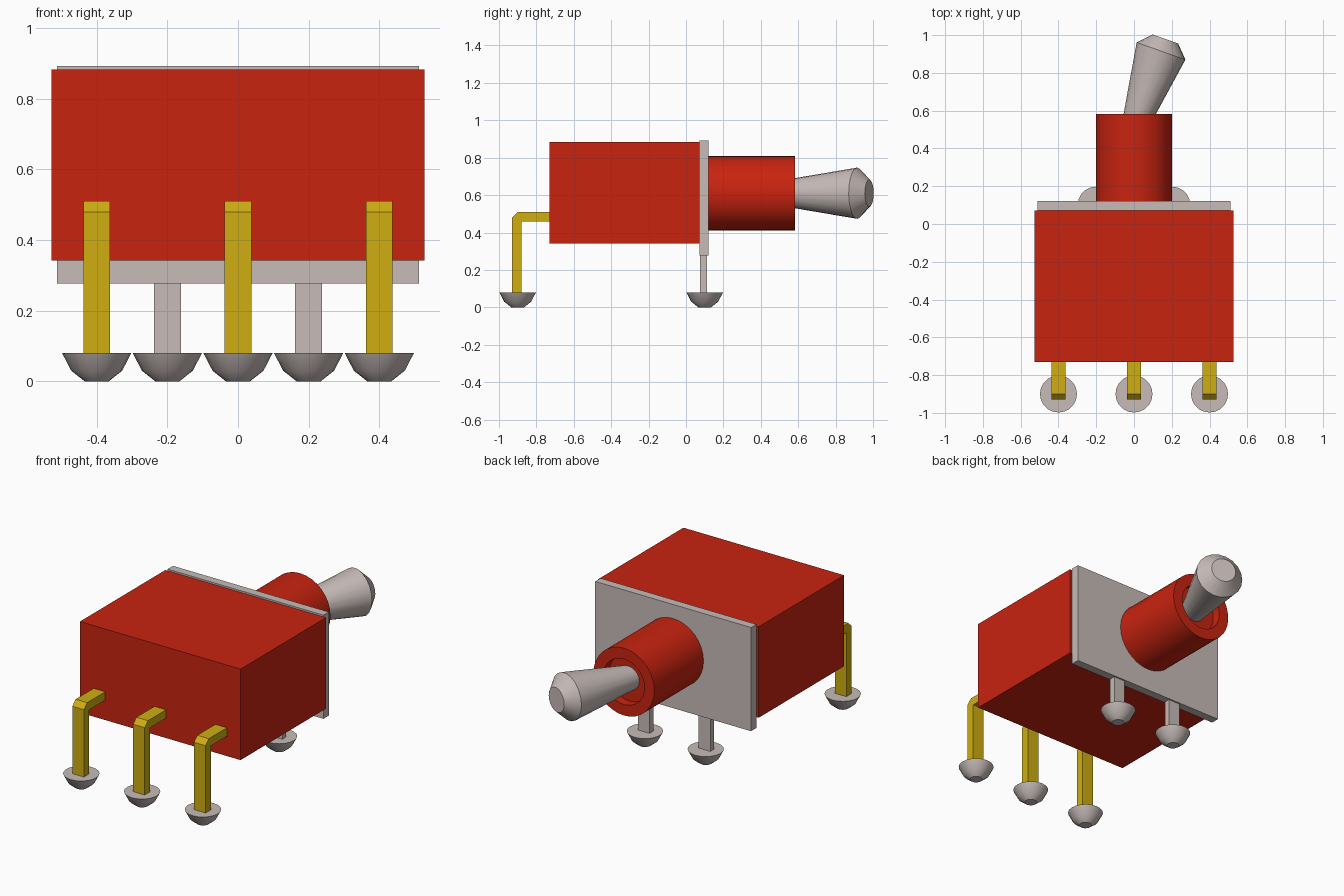
import bpy, bmesh, math
from mathutils import Matrix, Vector

if "Cube" in bpy.data.objects:
    bpy.data.objects.remove(bpy.data.objects["Cube"])


def material(name, rgb):
    m = bpy.data.materials.new(name)
    m.use_nodes = True
    m.diffuse_color = (*rgb, 1)
    m.node_tree.nodes["Principled BSDF"].inputs["Base Color"].default_value = (*rgb, 1)
    return m


red = material("red plastic", (0.58, 0.017, 0.005))
grey = material("warm grey metal", (0.57, 0.50, 0.48))
gold = material("gold metal", (0.62, 0.42, 0.006))


def finish(name, bm, mat, smooth=False):
    bmesh.ops.recalc_face_normals(bm, faces=bm.faces)
    mesh = bpy.data.meshes.new(name)
    bm.to_mesh(mesh)
    bm.free()
    mesh.materials.append(mat)
    ob = bpy.data.objects.new(name, mesh)
    bpy.context.collection.objects.link(ob)
    if smooth:
        bpy.ops.object.select_all(action="DESELECT")
        ob.select_set(True)
        bpy.context.view_layer.objects.active = ob
        bpy.ops.object.shade_smooth_by_angle(angle=math.radians(28))
    return ob


def box(name, low, high, mat):
    low, high = Vector(low), Vector(high)
    bm = bmesh.new()
    bmesh.ops.create_cube(bm, size=1)
    bmesh.ops.scale(bm, vec=high - low, verts=bm.verts)
    bmesh.ops.translate(bm, vec=(low + high) / 2, verts=bm.verts)
    return finish(name, bm, mat)


def turned(name, profile, sides, origin, direction, mat):
    """Solid of revolution: (radius, height) rings capped at both ends."""
    bm = bmesh.new()
    rings = []
    for r, h in profile:
        angles = [math.tau * i / sides for i in range(sides)]
        rings.append([bm.verts.new((r * math.cos(a), r * math.sin(a), h)) for a in angles])
    for a, b in zip(rings, rings[1:]):
        for i in range(sides):
            j = (i + 1) % sides
            bm.faces.new((a[i], a[j], b[j], b[i]))
    bm.faces.new(rings[0])
    bm.faces.new(rings[-1])
    turn = Vector((0, 0, 1)).rotation_difference(Vector(direction)).to_matrix().to_4x4()
    bm.transform(Matrix.Translation(origin) @ turn)
    return finish(name, bm, mat, True)


def bent_pin(name, x, half_width):
    """Side outline of the bent terminal, extruded across its width."""
    outline = [(-0.72, 0.51), (-0.90, 0.51), (-0.93, 0.48), (-0.93, 0.05),
               (-0.88, 0.05), (-0.88, 0.46), (-0.72, 0.46)]
    bm = bmesh.new()
    face = bm.faces.new([bm.verts.new((x - half_width, y, z)) for y, z in outline])
    out = bmesh.ops.extrude_face_region(bm, geom=[face])
    moved = [v for v in out["geom"] if isinstance(v, bmesh.types.BMVert)]
    bmesh.ops.translate(bm, vec=(2 * half_width, 0, 0), verts=moved)
    return finish(name, bm, gold)


def solder_foot(name, x, y):
    turned(name, [(0.034, 0), (0.072, 0.03), (0.098, 0.08)], 20, (x, y, 0), (0, 0, 1), grey)


# Housing and mounting plate
box("housing", (-0.528, -0.73, 0.342), (0.528, 0.071, 0.883), red)
box("mounting_plate", (-0.512, 0.071, 0.277), (0.512, 0.121, 0.893), grey)

# Barrel with a shallow recess
axis_z = 0.61
turned("barrel", [(0.2, 0.11), (0.2, 0.583), (0.135, 0.583), (0.135, 0.53)],
       32, (0, 0, axis_z), (0, 1, 0), red)

# Toggle lever, tilted to the left
turned("toggle_lever", [(0.065, -0.02), (0.137, 0.43), (0.072, 0.498)],
       20, (0, 0.51, axis_z), (0.333, 0.943, 0), grey)

# Front terminals
half = 0.038
for side, x in (("right", -0.4), ("middle", 0), ("left", 0.4)):
    bent_pin(side + "_terminal", x, half)
    solder_foot(side + "_terminal_foot", x, -0.9)

# Mounting legs under the plate
for side, x in (("right", -0.2), ("left", 0.2)):
    box(side + "_mounting_leg", (x - half, 0.076, 0.05), (x + half, 0.112, 0.285), grey)
    solder_foot(side + "_mounting_foot", x, 0.1)
